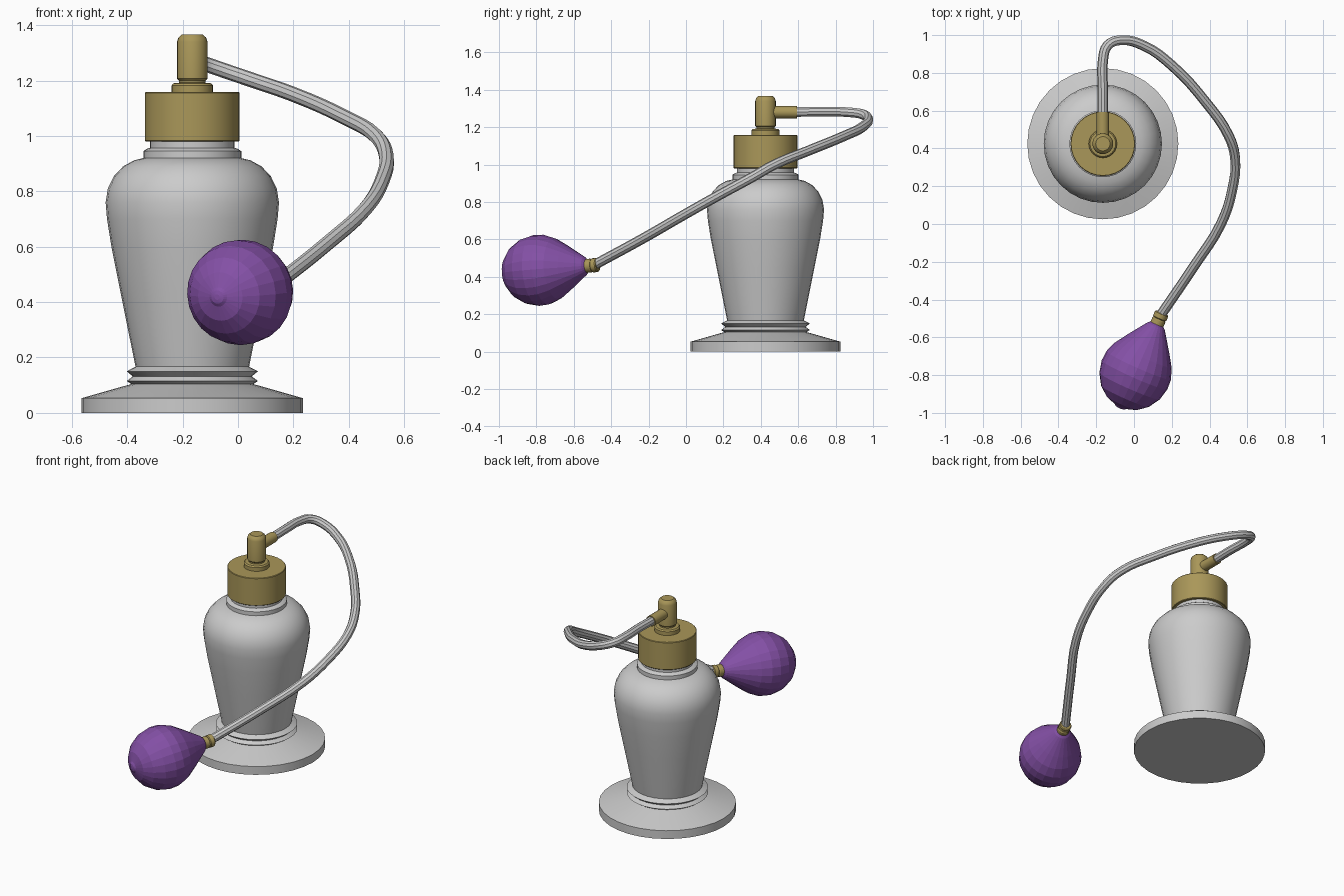
import bpy, math
from mathutils import Vector

if "Cube" in bpy.data.objects:
    bpy.data.objects.remove(bpy.data.objects["Cube"])

AXIS = Vector((-0.165, 0.425, 0))


def material(name, rgb):
    m = bpy.data.materials.new(name)
    m.diffuse_color = (*rgb, 1)
    m.use_nodes = True
    m.node_tree.nodes["Principled BSDF"].inputs["Base Color"].default_value = m.diffuse_color
    return m


gold = material("gold", (0.40, 0.31, 0.10))
purple = material("purple", (0.23, 0.08, 0.38))


def lathe(name, profile, origin=AXIS, direction=(0, 0, 1), sides=32, mat=None, smooth=30):
    """Revolve (radius, distance) pairs around an axis; ends are capped."""
    verts, faces = [], []
    for r, z in profile:
        for i in range(sides):
            a = 2 * math.pi * i / sides
            verts.append((r * math.cos(a), r * math.sin(a), z))
    for k in range(len(profile) - 1):
        for i in range(sides):
            j = (i + 1) % sides
            faces.append((k * sides + i, k * sides + j, (k + 1) * sides + j, (k + 1) * sides + i))
    faces.append(tuple(reversed(range(sides))))
    faces.append(tuple(range((len(profile) - 1) * sides, len(profile) * sides)))
    mesh = bpy.data.meshes.new(name)
    mesh.from_pydata(verts, [], faces)
    ob = bpy.data.objects.new(name, mesh)
    bpy.context.collection.objects.link(ob)
    ob.location = origin
    ob.rotation_euler = Vector(direction).to_track_quat('Z', 'Y').to_euler()
    if mat:
        mesh.materials.append(mat)
    bpy.ops.object.select_all(action='DESELECT')
    ob.select_set(True)
    bpy.context.view_layer.objects.active = ob
    if smooth:
        bpy.ops.object.shade_smooth_by_angle(angle=math.radians(smooth))
    return ob


# Glass bottle: foot, ribbed waist, vase body and neck in one profile
lathe("bottle", [
    (0.40, 0), (0.40, 0.053), (0.235, 0.10), (0.22, 0.104), (0.237, 0.115), (0.215, 0.132),
    (0.237, 0.15), (0.205, 0.167), (0.228, 0.28), (0.262, 0.45), (0.292, 0.60), (0.308, 0.70),
    (0.313, 0.76), (0.305, 0.81), (0.283, 0.855), (0.25, 0.89), (0.21, 0.912), (0.177, 0.92),
    (0.177, 0.945), (0.165, 0.953), (0.153, 0.957), (0.153, 1.0)])

# Metal cap, collar and spray head
lathe("cap", [(0.168, 0.98), (0.171, 0.983), (0.171, 1.155), (0.168, 1.158)], mat=gold)
lathe("cap_collar", [(0.075, 1.15), (0.075, 1.182), (0.068, 1.19), (0.048, 1.192), (0.048, 1.21)],
      sides=24, mat=gold)
lathe("spray_head", [(0.048, 1.2), (0.055, 1.207), (0.055, 1.34), (0.05, 1.355), (0.038, 1.366)],
      sides=24, mat=gold)
lathe("hose_fitting", [(0.033, 0), (0.033, 0.168)], AXIS + Vector((0, 0, 1.28)), (0, 1, 0),
      sides=16, mat=gold)

# Flexible hose
path = [(-0.165, 0.57, 1.28), (-0.165, 0.72, 1.283), (-0.165, 0.86, 1.28), (-0.14, 0.945, 1.268),
        (-0.07, 0.973, 1.243), (0.05, 0.945, 1.202), (0.2, 0.84, 1.15), (0.38, 0.645, 1.07),
        (0.50, 0.47, 0.998), (0.535, 0.35, 0.93), (0.52, 0.18, 0.838), (0.46, 0.0, 0.737),
        (0.32, -0.22, 0.61), (0.14, -0.485, 0.466)]
curve = bpy.data.curves.new("hose", 'CURVE')
curve.dimensions = '3D'
curve.bevel_depth = 0.027
curve.bevel_resolution = 3
curve.resolution_u = 4
curve.use_fill_caps = True
spline = curve.splines.new('BEZIER')
spline.bezier_points.add(len(path) - 1)
for point, co in zip(spline.bezier_points, path):
    point.co = co
    point.handle_left_type = point.handle_right_type = 'AUTO'
hose = bpy.data.objects.new("hose", curve)
bpy.context.collection.objects.link(hose)
bpy.ops.object.select_all(action='DESELECT')
hose.select_set(True)
bpy.context.view_layer.objects.active = hose
bpy.ops.object.convert(target='MESH')
bpy.ops.object.shade_smooth_by_angle(angle=math.radians(30))

# Squeeze bulb and its ferrule
neck = Vector((0.122, -0.53, 0.458))
aim = Vector((-0.202, -0.455, -0.041)).normalized()
lathe("bulb_ferrule", [(0.033, -0.065), (0.038, -0.06), (0.038, -0.035), (0.033, -0.03),
                       (0.037, -0.024), (0.037, 0.01)], neck, aim, sides=16, mat=gold)
lathe("squeeze_bulb", [
    (0.036, 0), (0.05, 0.012), (0.08, 0.055), (0.122, 0.115), (0.164, 0.18), (0.187, 0.24),
    (0.19, 0.295), (0.175, 0.36), (0.138, 0.42), (0.088, 0.46), (0.035, 0.478), (0.024, 0.486),
    (0.01, 0.489)], neck, aim, sides=24, mat=purple, smooth=0)
